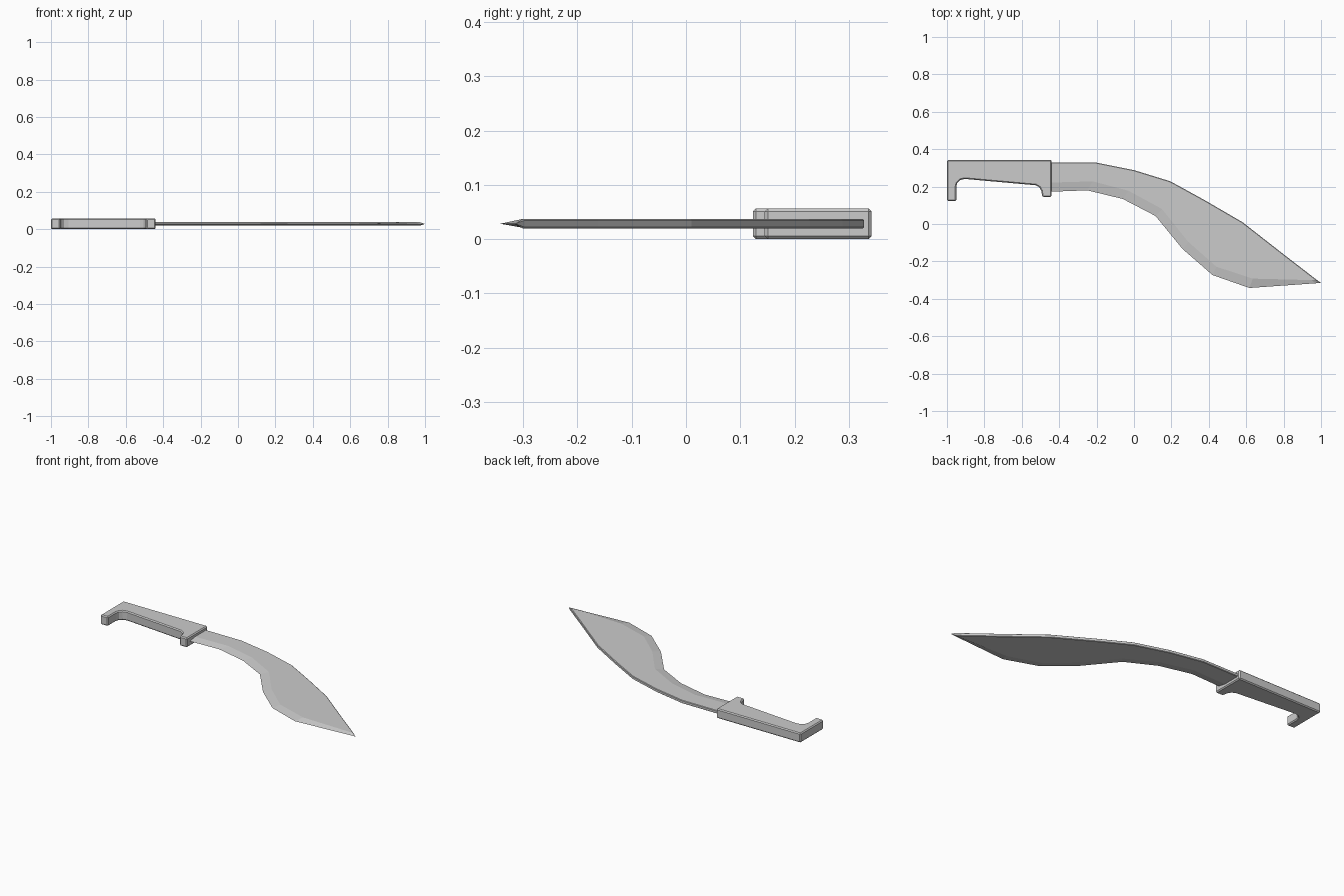
import bpy, bmesh

if "Cube" in bpy.data.objects:
    bpy.data.objects.remove(bpy.data.objects["Cube"])

MID = 0.0285   # blade centre plane
HALF = 0.009   # half blade thickness


def make_object(name, bm):
    bmesh.ops.remove_doubles(bm, verts=bm.verts, dist=1e-5)
    bmesh.ops.recalc_face_normals(bm, faces=bm.faces)
    mesh = bpy.data.meshes.new(name)
    bm.to_mesh(mesh)
    bm.free()
    obj = bpy.data.objects.new(name, mesh)
    bpy.context.collection.objects.link(obj)
    return obj


# Handle: extruded outline with hooked pommel and finger guard
outline = [(-1, .342), (-.44, .342), (-.44, .145), (-.49, .145), (-.496, .178),
           (-.506, .196), (-.525, .207), (-.905, .241), (-.93, .235),
           (-.945, .22), (-.95, .2), (-.95, .123), (-1, .123)]
bm = bmesh.new()
face = bm.faces.new([bm.verts.new((x, y, 0)) for x, y in outline])
top = bmesh.ops.extrude_face_region(bm, geom=[face])["geom"]
bmesh.ops.translate(bm, vec=(0, 0, 2 * MID),
                    verts=[v for v in top if isinstance(v, bmesh.types.BMVert)])
handle = make_object("handle", bm)
bev = handle.modifiers.new("chamfer", 'BEVEL')
bev.width = 0.006
bev.segments = 1
bev.limit_method = 'ANGLE'
bev.angle_limit = 0.7

# Blade: stations of spine, grind line and cutting edge lofted to the tip
spine = [(-.46, .328), (-.2, .328), (0, .288), (.195, .228),
         (.377, .128), (.58, .01), (.8, -.162), (.975, -.297)]
grind = [(-.46, .221), (-.22, .228), (-.03, .178), (.15, .08),
         (.29, -.095), (.44, -.228), (.635, -.292), (.95, -.3)]
edge = [(-.46, .172), (-.25, .18), (-.06, .134), (.115, .043),
        (.26, -.134), (.42, -.273), (.617, -.342), (.97, -.317)]
bm = bmesh.new()
rings = []
for s, g, e in zip(spine, grind, edge):
    shoulder = (s[0] - .002, s[1] - .003)
    section = [(*e, 0), (*g, HALF), (*shoulder, HALF), (*s, HALF * .7),
               (*s, -HALF * .7), (*shoulder, -HALF), (*g, -HALF)]
    rings.append([bm.verts.new((x, y, MID + z)) for x, y, z in section])
tip = bm.verts.new((1, -.315, MID))
n = len(rings[0])
for i in range(n):
    j = (i + 1) % n
    for a, b in zip(rings, rings[1:]):
        bm.faces.new((a[i], a[j], b[j], b[i]))
    bm.faces.new((rings[-1][i], rings[-1][j], tip))
bm.faces.new(rings[0])
make_object("blade", bm)
